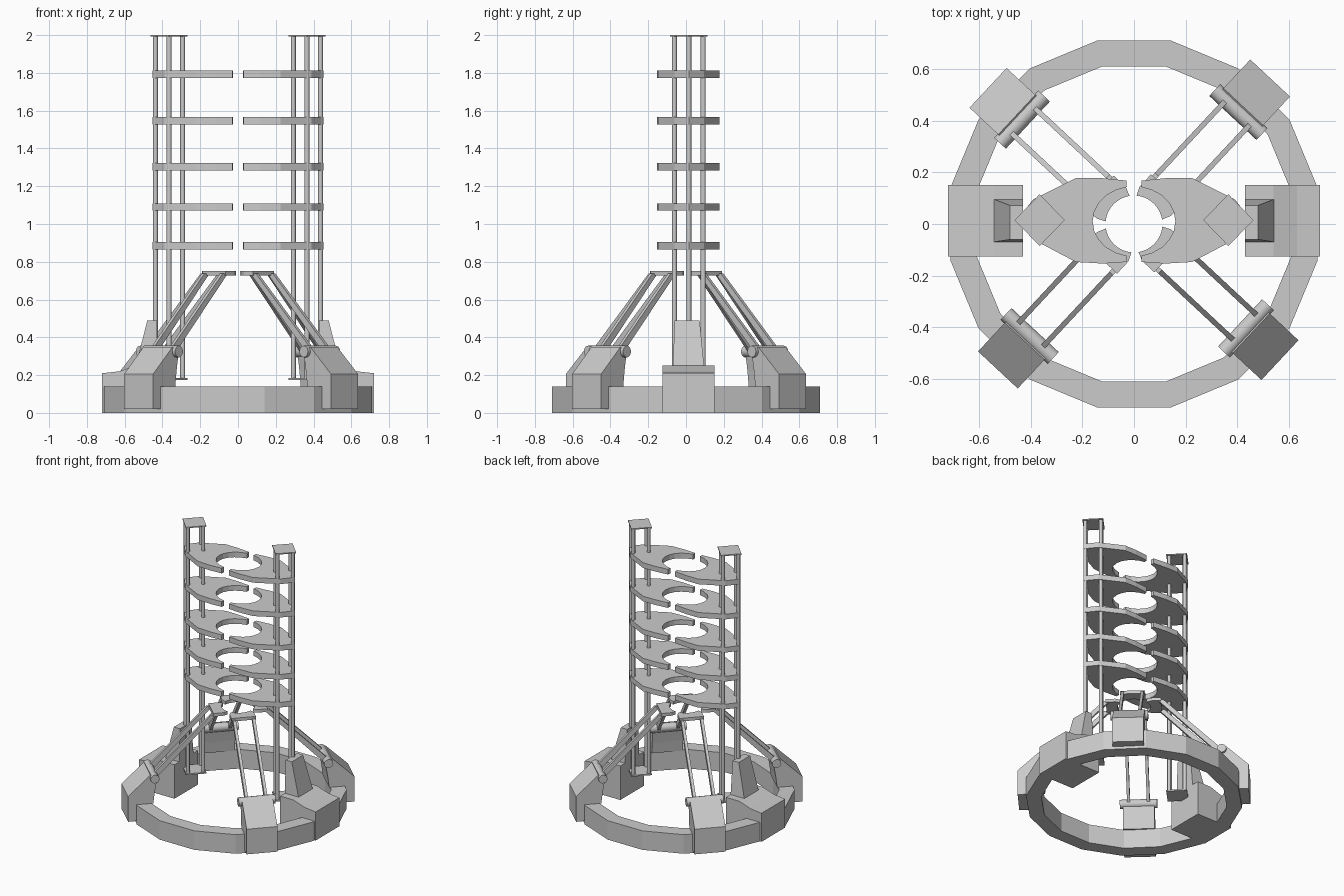
import bpy, bmesh, math
from mathutils import Vector, Matrix

if "Cube" in bpy.data.objects:
    bpy.data.objects.remove(bpy.data.objects["Cube"])


def finish(name, bm):
    bmesh.ops.recalc_face_normals(bm, faces=bm.faces)
    me = bpy.data.meshes.new(name)
    bm.to_mesh(me)
    bm.free()
    ob = bpy.data.objects.new(name, me)
    bpy.context.collection.objects.link(ob)
    return ob


def loft(name, a, b):
    """Closed solid between two matching outlines."""
    bm = bmesh.new()
    va = [bm.verts.new(p) for p in a]
    vb = [bm.verts.new(p) for p in b]
    n = len(va)
    bm.faces.new(va)
    bm.faces.new(vb)
    for i in range(n):
        j = (i + 1) % n
        bm.faces.new((va[i], va[j], vb[j], vb[i]))
    return finish(name, bm)


def prism_z(name, pts, z0, z1):
    return loft(name, [(x, y, z0) for x, y in pts], [(x, y, z1) for x, y in pts])


def cylinder(name, p, q, r, sides):
    p, q = Vector(p), Vector(q)
    bm = bmesh.new()
    rot = (q - p).to_track_quat('Z', 'Y').to_matrix().to_4x4()
    bmesh.ops.create_cone(bm, cap_ends=True, segments=sides, radius1=r, radius2=r,
                          depth=(q - p).length, matrix=Matrix.Translation((p + q) / 2) @ rot)
    ob = finish(name, bm)
    bpy.ops.object.select_all(action='DESELECT')
    ob.select_set(True)
    bpy.context.view_layer.objects.active = ob
    bpy.ops.object.shade_smooth_by_angle(angle=math.radians(46))
    return ob


# Sixteen-sided base ring
bm = bmesh.new()
loops = []
for r, z in ((0.724, 0), (0.724, 0.14), (0.622, 0.14), (0.622, 0)):
    loops.append([bm.verts.new((r * math.cos(a), r * math.sin(a), z))
                  for a in (math.tau * (i + 0.5) / 16 for i in range(16))])
for k in range(4):
    A, B = loops[k], loops[(k + 1) % 4]
    for i in range(16):
        j = (i + 1) % 16
        bm.faces.new((A[i], A[j], B[j], B[i]))
finish("base_ring", bm)

# Left and right towers
for s, side in ((-1, "left"), (1, "right")):
    # Pad straddling the ring
    pad = [(0.43, 0), (0.72, 0), (0.72, 0.21), (0.63, 0.22), (0.54, 0.25), (0.43, 0.25)]
    loft(side + "_pad", [(s * x, -0.125, z) for x, z in pad], [(s * x, 0.15, z) for x, z in pad])
    # Tapered upright behind the rods
    loft(side + "_upright",
         [(s * x, y, 0.235) for x, y in ((0.43, -0.07), (0.545, -0.07), (0.545, 0.097), (0.43, 0.097))],
         [(s * x, y, 0.49) for x, y in ((0.43, -0.06), (0.48, -0.06), (0.48, 0.072), (0.43, 0.072))])
    # Four vertical rods and diamond end plates
    cx, cy = s * 0.365, 0.015
    for i in range(4):
        a = i * math.pi / 2
        x, y = cx + 0.072 * math.cos(a), cy + 0.076 * math.sin(a)
        cylinder(f"{side}_rod_{i}", (x, y, 0.18), (x, y, 1.995), 0.013, 8)
    diamond = [(cx + 0.097 * math.cos(i * math.pi / 2), cy + 0.1 * math.sin(i * math.pi / 2))
               for i in range(4)]
    prism_z(side + "_top_plate", diamond, 1.992, 2.0)
    prism_z(side + "_bottom_plate", diamond, 0.175, 0.185)
    # Curved jaw platforms
    arc = [(0.16 * math.cos(a), 0.01 + 0.135 * math.sin(a))
           for a in (math.radians(-80 + 16 * i) for i in range(11))]
    jaw = [(0.452, 0.017), (0.39, 0.095), (0.225, 0.178), (0.13, 0.178), (0.03, 0.168)] + arc[::-1] \
        + [(0.03, -0.147), (0.12, -0.153), (0.225, -0.147), (0.39, -0.06)]
    for i, z in enumerate((0.885, 1.09, 1.303, 1.547, 1.793)):
        prism_z(f"{side}_platform_{i}", [(s * x, y) for x, y in jaw], z - 0.019, z + 0.019)

# Four diagonal support arms
for k in range(4):
    ang = math.radians(47 + 90 * k)
    c, sn = math.cos(ang), math.sin(ang)

    def at(r, t, z):
        return (r * c - t * sn, r * sn + t * c, z)

    # Foot clamped over the ring's outer edge
    foot = [(0.70, 0.02), (0.772, 0.02), (0.772, 0.205), (0.62, 0.35), (0.575, 0.31),
            (0.59, 0.22), (0.60, 0.138), (0.70, 0.138)]
    loft(f"foot_{k}", [at(r, -0.105, z) for r, z in foot], [at(r, 0.105, z) for r, z in foot])
    # Hinge roller
    cylinder(f"hinge_{k}", at(0.592, -0.125, 0.325), at(0.592, 0.125, 0.325), 0.031, 12)
    # Pair of sloping beams
    beam = [(0.575, 0.31), (0.602, 0.338), (0.20, 0.738), (0.16, 0.738)]
    for t in (-0.066, 0.066):
        loft(f"beam_{k}", [at(r, t - 0.01, z) for r, z in beam], [at(r, t + 0.01, z) for r, z in beam])
    # Clamp plate with a round bite
    bite = [(0.11 * math.cos(a), 0.11 * math.sin(a))
            for a in (math.radians(-38 + 9.5 * i) for i in range(9))]
    clamp = bite + [(0.12, 0.083), (0.185, 0.083), (0.185, -0.083), (0.12, -0.083)]
    loft(f"clamp_{k}", [at(r, t, 0.727) for r, t in clamp], [at(r, t, 0.75) for r, t in clamp])
